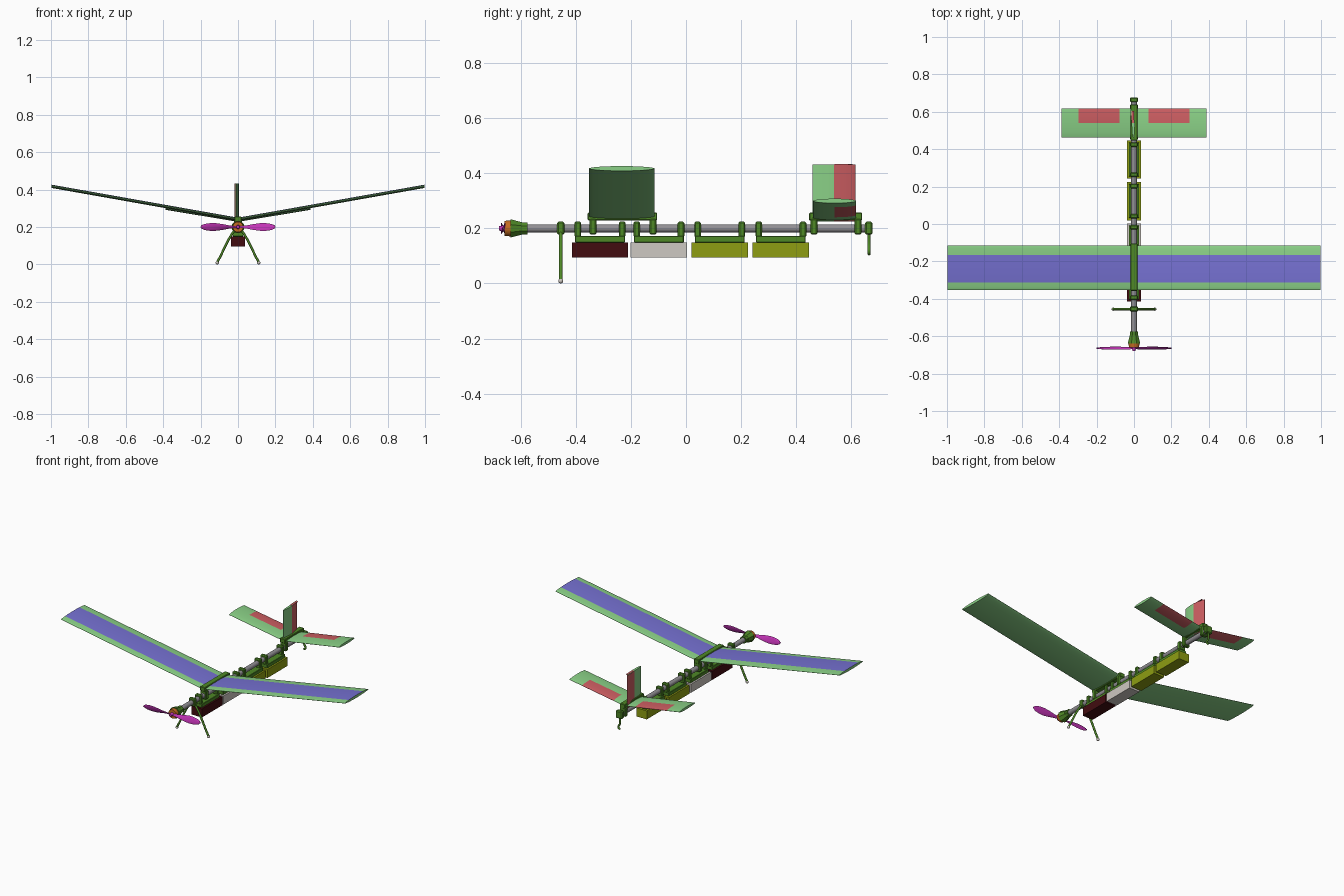
import bpy, bmesh, math
from mathutils import Vector, Matrix

if "Cube" in bpy.data.objects:
    bpy.data.objects.remove(bpy.data.objects["Cube"])


def mat(name, r, g, b):
    lin = [((c / 255 + 0.055) / 1.055) ** 2.4 if c > 10 else c / 255 / 12.92 for c in (r, g, b)]
    m = bpy.data.materials.new(name)
    m.diffuse_color = (*lin, 1)
    m.use_nodes = True
    m.node_tree.nodes["Principled BSDF"].inputs["Base Color"].default_value = m.diffuse_color
    return m


GREEN = mat("bracket green", 78, 136, 38)
SKIN = mat("wing light green", 138, 208, 134)
BLUE = mat("solar blue", 118, 113, 210)
RED = mat("control surface red", 205, 94, 98)
MAGENTA = mat("propeller magenta", 195, 52, 182)
OLIVE = mat("pod olive", 142, 158, 18)
MAROON = mat("pod maroon", 66, 12, 16)
PALE = mat("pod pale grey", 206, 200, 194)
GREY = mat("tube grey", 146, 144, 148)
ORANGE = mat("motor orange", 196, 108, 34)


def finish(name, bm, mats, smooth=None):
    bmesh.ops.recalc_face_normals(bm, faces=bm.faces)
    me = bpy.data.meshes.new(name)
    bm.to_mesh(me)
    bm.free()
    for m in mats:
        me.materials.append(m)
    ob = bpy.data.objects.new(name, me)
    bpy.context.collection.objects.link(ob)
    if smooth:
        bpy.ops.object.select_all(action='DESELECT')
        ob.select_set(True)
        bpy.context.view_layer.objects.active = ob
        bpy.ops.object.shade_smooth_by_angle(angle=math.radians(smooth))
    return ob


def box(name, x, y, z, m, bevel=0.0):
    """Box from (min, max) pairs."""
    bm = bmesh.new()
    size = [b - a for a, b in (x, y, z)]
    mid = [(a + b) / 2 for a, b in (x, y, z)]
    bmesh.ops.create_cube(bm, size=1, matrix=Matrix.Translation(mid) @ Matrix.Diagonal((*size, 1)))
    if bevel:
        bmesh.ops.bevel(bm, geom=bm.edges[:], offset=bevel, segments=1, affect='EDGES')
    return finish(name, bm, [m])


def rod(name, y0, y1, r0, r1, m, sides=24, smooth=40):
    """Cylinder or cone along y at the tube height."""
    bm = bmesh.new()
    rot = Matrix.Rotation(math.radians(-90), 4, 'X') @ Matrix.Rotation(math.pi / sides, 4, 'Z')
    bmesh.ops.create_cone(bm, cap_ends=True, segments=sides, radius1=r0, radius2=r1, depth=y1 - y0,
                          matrix=Matrix.Translation((0, (y0 + y1) / 2, 0.2)) @ rot)
    return finish(name, bm, [m], smooth)


def loft(name, rings, mats, rule=None, smooth=15):
    """Skin a list of equal-length point rings; rule(face) picks the material."""
    bm = bmesh.new()
    vs = [[bm.verts.new(p) for p in ring] for ring in rings]
    n = len(vs[0])
    for a, b in zip(vs, vs[1:]):
        for i in range(n):
            bm.faces.new((a[i], a[(i + 1) % n], b[(i + 1) % n], b[i]))
    bm.faces.new(vs[0])
    bm.faces.new(vs[-1])
    bmesh.ops.recalc_face_normals(bm, faces=bm.faces)
    if rule:
        bm.normal_update()
        for f in bm.faces:
            f.material_index = rule(f)
    return finish(name, bm, mats, smooth)


def lens(y0, y1, h, cuts=(), n=12):
    """Thin airfoil: (y, offset) points round the section, with extra points at the cuts."""
    ys = sorted({round(y0 + (y1 - y0) * (1 - math.cos(math.pi * i / n)) / 2, 4) for i in range(n + 1)} | set(cuts))

    def t(y):
        u = min(max((y - y0) / (y1 - y0), 0), 1)
        return h * (4 * u * (1 - u)) ** 0.6 + 0.0008
    return [(y, t(y)) for y in ys] + [(y, -t(y)) for y in reversed(ys)]


def pipe(name, pts, r, m):
    cu = bpy.data.curves.new(name, 'CURVE')
    cu.dimensions = '3D'
    cu.bevel_depth, cu.bevel_resolution, cu.use_fill_caps = r, 2, True
    sp = cu.splines.new('BEZIER')
    sp.bezier_points.add(len(pts) - 1)
    for bp, p in zip(sp.bezier_points, pts):
        bp.co = p
        bp.handle_left_type = bp.handle_right_type = 'AUTO'
    tmp = bpy.data.objects.new(name + "_path", cu)
    bpy.context.collection.objects.link(tmp)
    bpy.context.view_layer.update()
    bm = bmesh.new()
    me = bpy.data.meshes.new_from_object(tmp.evaluated_get(bpy.context.evaluated_depsgraph_get()))
    bm.from_mesh(me)
    bpy.data.objects.remove(tmp)
    bpy.data.meshes.remove(me)
    for f in bm.faces:
        f.material_index = 0
    return finish(name, bm, [m], 50)


# Fuselage tube
rod("fuselage_tube", -0.60, 0.67, 0.015, 0.015, GREY)

# Main wing with solar strip on the top skin
SLOPE = 0.177
sec = lens(-0.352, -0.115, 0.008, (-0.312, -0.167))
loft("main_wing", [[(x, y, 0.241 + abs(x) * SLOPE + t) for y, t in sec] for x in (-0.998, 0, 0.998)],
     [SKIN, BLUE],
     lambda f: int(f.normal.z > 0.5 and -0.312 < f.calc_center_median().y < -0.167))

# Tailplane with red elevators
sec = lens(0.462, 0.618, 0.0075, (0.54,))


def elevator(f):
    c = f.calc_center_median()
    return int(0.077 < abs(c.x) < 0.298 and c.y > 0.54)


loft("tailplane", [[(x, y, 0.236 + abs(x) * 0.165 + t) for y, t in sec]
                   for x in (-0.387, -0.298, -0.077, 0, 0.077, 0.298, 0.387)], [SKIN, RED], elevator)

# Fin with a slightly turned red rudder
sec = lens(0.46, 0.616, 0.0075, (0.537,))
loft("tail_fin", [[(t - 0.004 - max(0, y - 0.537) * 0.15, y, z) for y, t in sec] for z in (0.225, 0.432)],
     [SKIN, RED], lambda f: int(f.calc_center_median().y > 0.537 and abs(f.normal.z) < 0.5))
# rudder end cap
box("rudder_cap", (-0.013, 0.0), (0.54, 0.605), (0.431, 0.4335), RED)

# Clamps round the tube
for i, y in enumerate((-0.455, -0.338, -0.12, 0.465, 0.625, 0.664)):
    top = 0.225 if i in (0, 5) else 0.235
    box(f"tube_clamp_{i + 1}", (-0.022, 0.022), (y - 0.013, y + 0.013), (0.177, top), GREEN, 0.005)

# Saddles carrying the wing and the tail
box("wing_saddle", (-0.018, 0.018), (-0.357, -0.105), (0.229, 0.257), GREEN, 0.003)
box("tail_saddle", (-0.018, 0.018), (0.447, 0.64), (0.229, 0.257), GREEN, 0.003)

# Four pods under the tube, each with a plate and two clamps
for i, (y, m) in enumerate(((-0.415, MAROON), (-0.201, PALE), (0.02, OLIVE), (0.242, OLIVE))):
    box(f"pod_{i + 1}", (-0.037, 0.037), (y, y + 0.205), (0.095, 0.149), m)
    box(f"pod_plate_{i + 1}", (-0.028, 0.028), (y + 0.012, y + 0.193), (0.149, 0.172), GREEN, 0.002)
    for j, c in enumerate((y + 0.022, y + 0.183)):
        box(f"pod_clamp_{i + 1}_{j + 1}", (-0.022, 0.022), (c - 0.012, c + 0.012), (0.168, 0.225), GREEN, 0.005)

# Landing legs with pale feet
for side, s in (("left", -1), ("right", 1)):
    pipe(f"{side}_landing_leg", [(s * x, -0.455, z) for x, z in
                                 ((0.012, 0.19), (0.034, 0.16), (0.1, 0.032), (0.111, 0.012))], 0.0065, GREEN)
    bm = bmesh.new()
    bmesh.ops.create_uvsphere(bm, u_segments=12, v_segments=8, radius=0.009,
                              matrix=Matrix.Translation((s * 0.111, -0.455, 0.009)))
    finish(f"{side}_foot", bm, [PALE], 60)

# Tail skid hook
pipe("tail_skid", [(0, 0.665, 0.185), (0, 0.665, 0.14), (0.01, 0.665, 0.115), (-0.002, 0.665, 0.107)], 0.006, GREEN)

# Motor mount, motor and hub
rod("motor_mount_collar", -0.602, -0.575, 0.023, 0.023, GREEN, 8, None)
rod("motor_mount", -0.638, -0.595, 0.036, 0.024, GREEN, 8, None)
rod("motor", -0.659, -0.63, 0.028, 0.030, ORANGE, 16)
rod("propeller_hub", -0.68, -0.655, 0.008, 0.012, MAGENTA, 16)

# Twisted two-blade propeller: (distance, chord, pitch in degrees)
half = [(0.2, 0.005, 14), (0.194, 0.02, 14), (0.178, 0.034, 16), (0.15, 0.043, 18), (0.12, 0.044, 21),
        (0.085, 0.036, 27), (0.05, 0.023, 38), (0.02, 0.016, 50)]
blade = [(-x, c, -p) for x, c, p in half] + [(0, 0.016, 0)] + [(x, c, p) for x, c, p in reversed(half)]
rings = []
for x, c, p in blade:
    a = math.radians(p)
    ring = []
    for k in range(10):
        u, v = c / 2 * math.cos(k * math.pi / 5), 0.003 * math.sin(k * math.pi / 5)
        ring.append((x, -0.664 + u * math.sin(a) + v * math.cos(a), 0.2 + u * math.cos(a) - v * math.sin(a)))
    rings.append(ring)
loft("propeller", rings, [MAGENTA], smooth=60)
